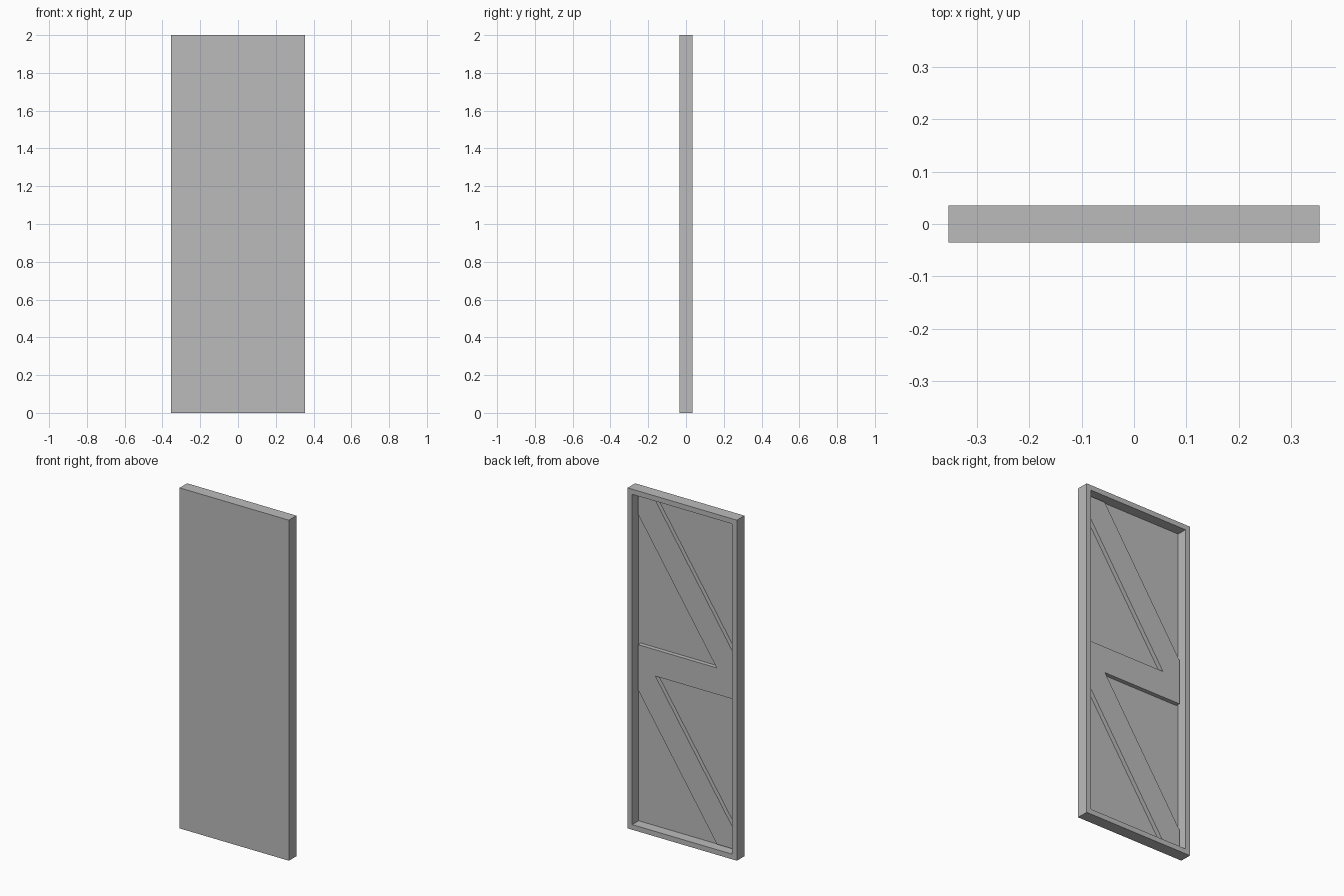
import bpy
import bmesh
from mathutils import Vector

old = bpy.data.objects.get("Cube")
if old:
    bpy.data.objects.remove(old, do_unlink=True)

HALF_W, HALF_D, HEIGHT = 0.355, 0.035, 2.0
BORDER = 0.0425       # width of the raised edge frame
FLOOR_Y = -0.025      # recessed panel surface
BRACE_Y = 0.0         # outer surface of the braces
WIDTH = 0.155         # width of rail and diagonals
SLOPE = 1.5           # rise of the diagonals per unit of x

grey = bpy.data.materials.new("plain grey")
grey.use_nodes = True
colour = (0.5, 0.5, 0.5, 1)
grey.diffuse_color = colour
grey.node_tree.nodes["Principled BSDF"].inputs["Base Color"].default_value = colour


def finish(bm, name):
    bmesh.ops.recalc_face_normals(bm, faces=bm.faces)
    mesh = bpy.data.meshes.new(name)
    bm.to_mesh(mesh)
    bm.free()
    mesh.materials.append(grey)
    obj = bpy.data.objects.new(name, mesh)
    bpy.context.collection.objects.link(obj)
    return obj


# Door slab with its back face inset and pushed in
bm = bmesh.new()
bmesh.ops.create_cube(bm, size=1)
bmesh.ops.scale(bm, vec=(2 * HALF_W, 2 * HALF_D, HEIGHT), verts=bm.verts)
bmesh.ops.translate(bm, vec=(0, 0, HEIGHT / 2), verts=bm.verts)
back = max(bm.faces, key=lambda f: f.calc_center_median().y)
bmesh.ops.inset_region(bm, faces=[back], thickness=BORDER)
floor = bmesh.ops.extrude_discrete_faces(bm, faces=[back])["faces"][0]
bmesh.ops.translate(bm, vec=(0, FLOOR_Y - HALF_D, 0), verts=floor.verts)
finish(bm, "door_slab")

# Braces: cut the opening along the rail and diagonal edges, keep the strips
bm = bmesh.new()
x = HALF_W - BORDER
corners = [(-x, BORDER), (x, BORDER), (x, HEIGHT - BORDER), (-x, HEIGHT - BORDER)]
bm.faces.new([bm.verts.new((a, BRACE_Y, b)) for a, b in corners])
mid = HEIGHT / 2
across = Vector((-SLOPE, 0, 1)).normalized()


def cut(faces, point, normal):
    geom = set(faces)
    for f in faces:
        geom.update(f.edges, f.verts)
    bmesh.ops.bisect_plane(bm, geom=list(geom), plane_co=point, plane_no=normal)


for side in (-1, 1):
    cut(bm.faces[:], Vector((0, 0, mid + side * WIDTH / 2)), Vector((0, 0, 1)))
centres = {side: Vector((0, 0, mid + side * 0.516)) for side in (-1, 1)}
for side, centre in centres.items():
    for edge in (-1, 1):
        half = [f for f in bm.faces
                if (f.calc_center_median().z - mid) * side > WIDTH / 2]
        cut(half, centre + across * edge * WIDTH / 2, across)


def is_brace(face):
    c = face.calc_center_median()
    if abs(c.z - mid) < WIDTH / 2:
        return True
    centre = centres[1 if c.z > mid else -1]
    return abs((c - centre).dot(across)) < WIDTH / 2


bmesh.ops.delete(bm, geom=[f for f in bm.faces if not is_brace(f)], context="FACES")
bmesh.ops.dissolve_faces(bm, faces=bm.faces[:])
grown = bmesh.ops.extrude_face_region(bm, geom=bm.faces[:], use_keep_orig=True)["geom"]
bmesh.ops.translate(bm, vec=(0, FLOOR_Y - BRACE_Y, 0),
                    verts=[v for v in grown if isinstance(v, bmesh.types.BMVert)])
finish(bm, "z_brace")
